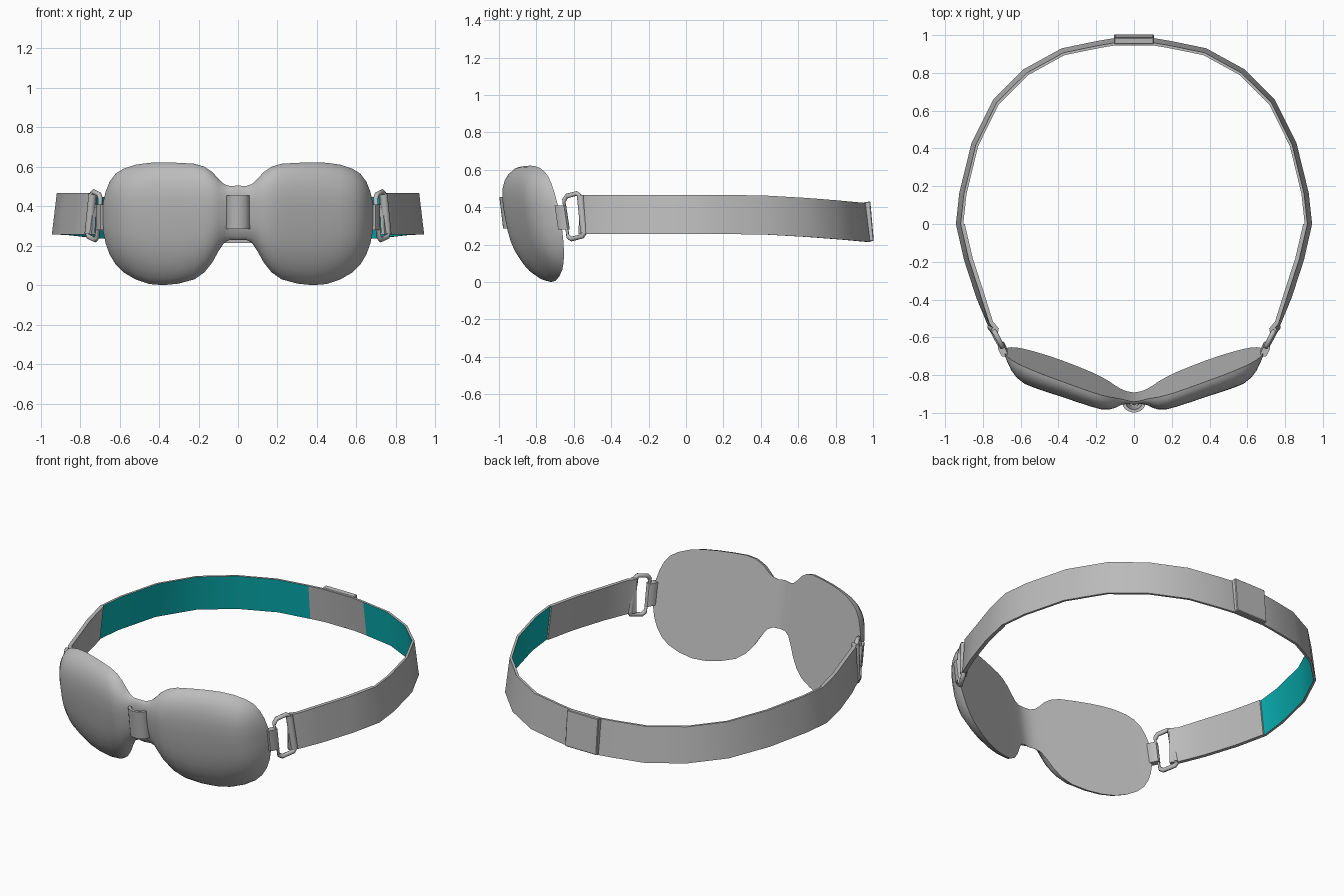
import bpy, bmesh, math
from mathutils import Vector, Matrix

cube = bpy.data.objects.get("Cube")
if cube:
    bpy.data.objects.remove(cube)


def material(name, rgb):
    m = bpy.data.materials.new(name)
    m.use_nodes = True
    m.diffuse_color = (*rgb, 1)
    m.node_tree.nodes["Principled BSDF"].inputs["Base Color"].default_value = (*rgb, 1)
    return m


GREY = material("soft grey", (0.5, 0.5, 0.5))
TEAL = material("teal lining", (0.003, 0.46, 0.47))


def finish(name, bm, mats=(GREY,), angle=40, recalc=True):
    if recalc:
        bmesh.ops.recalc_face_normals(bm, faces=bm.faces)
    me = bpy.data.meshes.new(name)
    bm.to_mesh(me)
    bm.free()
    ob = bpy.data.objects.new(name, me)
    bpy.context.collection.objects.link(ob)
    for m in mats:
        me.materials.append(m)
    bpy.ops.object.select_all(action='DESELECT')
    ob.select_set(True)
    bpy.context.view_layer.objects.active = ob
    bpy.ops.object.shade_smooth_by_angle(angle=math.radians(angle))
    return ob


def loft(bm, sections, closed_path=False):
    """Skin equal closed cross-sections; returns faces per segment."""
    rings = [[bm.verts.new(p) for p in s] for s in sections]
    n, k = len(rings), len(rings[0])
    segs = []
    for i in range(n if closed_path else n - 1):
        a, b = rings[i], rings[(i + 1) % n]
        segs.append([bm.faces.new((a[j], a[(j + 1) % k], b[(j + 1) % k], b[j])) for j in range(k)])
    if not closed_path:
        bm.faces.new(rings[0])
        bm.faces.new(rings[-1])
    return segs


# Mask: x, bottom edge, top edge, dome depth for one half
HALF = [(0, .23, .505, .03), (.04, .23, .502, .032), (.07, .215, .512, .05),
        (.10, .17, .54, .075), (.13, .115, .573, .093), (.17, .065, .60, .107),
        (.22, .03, .615, .112), (.30, .008, .62, .116), (.38, 0, .622, .118),
        (.45, .006, .62, .121), (.52, .03, .61, .123), (.58, .065, .59, .122),
        (.62, .105, .565, .105), (.65, .155, .525, .078), (.67, .21, .475, .045),
        (.683, .27, .42, .02), (.688, .32, .37, .004)]


def back_y(x, z):
    return -0.86 + 0.365 * (math.sqrt(x * x + .0009) - .005) - 0.18 * z


def mask_section(x, lo, hi, depth):
    rows = 14
    front, back = [], []
    for i in range(rows + 1):
        v = -math.cos(math.pi * i / rows)
        z = (lo + hi) / 2 + v * (hi - lo) / 2
        # the lower side slopes more gently than the upper side
        bulge = max(0, 1 - abs(v) ** (3.2 if v > 0 else 2.6)) ** .62
        front.append((x, back_y(x, z) - depth * bulge, z))
        if 0 < i < rows:
            back.append((x, back_y(x, z), z))
    return front + back[::-1]


bm = bmesh.new()
columns = [(-x, a, b, d) for x, a, b, d in HALF[:0:-1]] + HALF
loft(bm, [mask_section(*c) for c in columns])
finish("eye_mask", bm, angle=50)

# Nose roll: a half-round sleeve over the bridge, leaning with the mask
bm = bmesh.new()
sections = []
for i in range(13):
    t = math.pi * i / 12
    s = []
    for rx, ry, z in ((.06, .05, .285), (.06, .05, .455), (.042, .034, .455), (.042, .034, .285)):
        s.append((rx * math.cos(t), -.945 - ry * math.sin(t) - .12 * (z - .43), z))
    sections.append(s)
loft(bm, sections)
finish("nose_roll", bm)

# Strap: outer edge seen from above, from the buckle to the back
PATH = [(.742, -.575), (.775, -.535), (.835, -.39), (.90, -.19), (.943, 0), (.925, .165),
        (.86, .43), (.745, .66), (.583, .82), (.383, .93), (.19, .97), (.10, .985), (0, .985)]


def strap_section(p, off=0.0, thick=0.014):
    x, y = p
    drop = .045 * max(0, (y - .3) / .7) ** 1.5
    lo, hi = .257 - drop, .466 - drop
    r = Vector((x, y)).normalized()
    lean = .025 if y > -.5 else .012

    def pt(inset, z):
        q = Vector(p) - r * inset
        return (q.x, q.y, z)
    return [pt(off, lo), pt(off + lean, hi), pt(off + lean + thick, hi), pt(off + thick, lo)]


bm = bmesh.new()
full = PATH + [(-x, y) for x, y in PATH[-2::-1]]
segs = loft(bm, [strap_section(p) for p in full])
for (a, b), faces in zip(zip(full, full[1:]), segs):
    mid = (a[1] + b[1]) / 2
    if mid > 0 and mid < .975:
        faces[2].material_index = 1        # inward side only
finish("head_strap", bm, (GREY, TEAL))

# Folded strap ends, doubled on the inside back to the side of the head
for name, s in (("left", 1), ("right", -1)):
    bm = bmesh.new()
    loft(bm, [strap_section((s * x, y), .013, .009) for x, y in PATH[:5]])
    finish(name + "_strap_fold", bm)

    # Strap loop round the rear bar of the buckle
    bm = bmesh.new()
    rings = []
    for z in (.262, .464):
        w = (z - .262) / .202
        cx, cy = .757 - .02 * w, -.545 - .02 * w
        rings.append([(s * (cx + .02 * math.cos(k * math.pi / 5)),
                       cy + .02 * math.sin(k * math.pi / 5), z) for k in range(10)])
    loft(bm, rings)
    finish(name + "_strap_loop", bm)

    # Wire buckle: rounded four-sided frame
    corners = [Vector((s * x, y, z)) for x, y, z in
               ((.695, -.655, .455), (.74, -.568, .478), (.765, -.535, .25), (.715, -.63, .225))]
    pts = []
    for i, c in enumerate(corners):
        for other in (corners[i - 1], corners[(i + 1) % 4]):
            pts.append(c + (other - c).normalized() * .02)
    flat = (corners[1] - corners[0]).cross(corners[3] - corners[0]).normalized()
    centre = sum(corners, Vector()) / 4
    sections = []
    for p in pts:
        out = (p - centre).normalized()
        sections.append([p + .013 * (out * math.cos(k * math.pi / 4) + flat * math.sin(k * math.pi / 4))
                         for k in range(8)])
    bm = bmesh.new()
    loft(bm, sections, closed_path=True)
    finish(name + "_buckle", bm, angle=50)

    # Clip holding the buckle to the mask
    bm = bmesh.new()
    place = (Matrix.Translation((s * .695, -.662, .345)) @ Matrix.Rotation(s * math.radians(65), 4, 'Z')
             @ Matrix.Rotation(s * math.radians(0), 4, 'X') @ Matrix.Diagonal((.062, .036, .13, 1)))
    bmesh.ops.create_cube(bm, size=1)
    for v in bm.verts:
        v.co = place @ v.co
        v.co.y -= .15 * (v.co.z - .345)
    upright = [e for e in bm.edges if abs(e.verts[0].co.z - e.verts[1].co.z) > .1]
    bmesh.ops.bevel(bm, geom=upright, offset=.012, segments=2, affect='EDGES', profile=.5)
    finish(name + "_clip", bm)

# Slider at the back of the strap, with a grey inner keeper beside it
bm = bmesh.new()
place = (Matrix.Translation((0, .978, .323)) @ Matrix.Rotation(math.radians(5), 4, 'X')
         @ Matrix.Diagonal((.21, .034, .212, 1)))
bmesh.ops.create_cube(bm, size=1, matrix=place)
bmesh.ops.bevel(bm, geom=bm.edges[:], offset=.004, segments=1, affect='EDGES')
finish("strap_slider", bm, angle=25)
